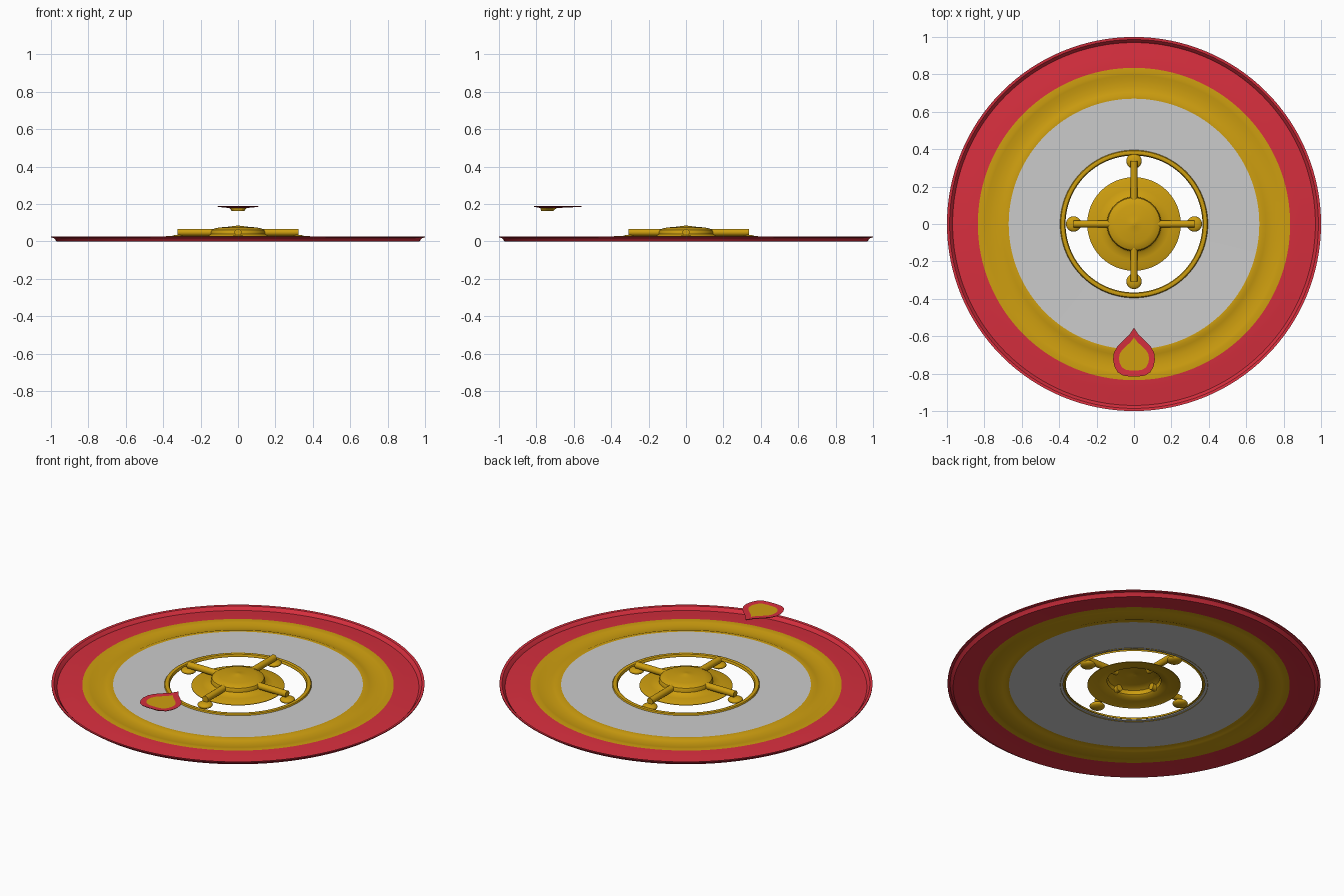
import bpy, bmesh, math
from mathutils import Vector

if "Cube" in bpy.data.objects:
    bpy.data.objects.remove(bpy.data.objects["Cube"])


def material(name, rgb):
    m = bpy.data.materials.new(name)
    m.diffuse_color = (*rgb, 1)
    m.use_nodes = True
    m.node_tree.nodes["Principled BSDF"].inputs["Base Color"].default_value = m.diffuse_color
    return m


RED = material("red", (0.68, 0.028, 0.048))
GOLD = material("gold", (0.62, 0.345, 0.005))
GREY = material("light_grey", (0.60, 0.60, 0.60))


def finish(name, bm, mats, smooth=True, recalc=True):
    if recalc:
        bmesh.ops.recalc_face_normals(bm, faces=bm.faces)
    me = bpy.data.meshes.new(name)
    bm.to_mesh(me)
    bm.free()
    ob = bpy.data.objects.new(name, me)
    bpy.context.collection.objects.link(ob)
    for m in mats:
        me.materials.append(m)
    if smooth:
        bpy.context.view_layer.objects.active = ob
        ob.select_set(True)
        bpy.ops.object.shade_smooth_by_angle(angle=math.radians(35))
        ob.select_set(False)
    return ob


def lathe(name, profile, mat, thick=0.003, n=96):
    """Thin shell turned about z; profile runs outward, offset downward by thick."""
    pts = list(profile)
    top = pts + [(r, z - thick) for r, z in reversed(pts)]
    bm = bmesh.new()
    rings = []
    for r, z in top:
        if r < 1e-6:
            rings.append([bm.verts.new((0, 0, z))] * n)
        else:
            rings.append([bm.verts.new((r * math.cos(2 * math.pi * i / n),
                                        r * math.sin(2 * math.pi * i / n), z)) for i in range(n)])
    k = len(rings)
    for j in range(k):
        a, b = rings[j], rings[(j + 1) % k]
        for i in range(n):
            vs = []
            for v in (a[i], b[i], b[(i + 1) % n], a[(i + 1) % n]):
                if v not in vs:
                    vs.append(v)
            if len(vs) > 2:
                bm.faces.new(vs)
    return finish(name, bm, [mat])


# Outer red rim with an upturned lip
lathe("outer_rim", [(0.835, 0.018), (0.90, 0.014), (0.955, 0.006), (0.97, 0.005),
                    (0.978, 0.016), (0.986, 0.024), (1.0, 0.026)], RED, 0.005, 128)
# Gold band with shallow trough
lathe("gold_band", [(0.67, 0.020), (0.69, 0.021), (0.705, 0.015), (0.735, 0.012),
                    (0.77, 0.012), (0.795, 0.017), (0.81, 0.019), (0.835, 0.018)], GOLD, 0.005, 128)
# Flat grey ring around the opening
lathe("grey_ring", [(0.38, 0.019), (0.67, 0.020)], GREY, 0.005, 128)
# Raised gold edge of the opening
lathe("inner_ring", [(0.366, 0.018), (0.371, 0.026), (0.381, 0.029),
                     (0.391, 0.026), (0.396, 0.018)], GOLD, 0.006)
# Hub: skirt disc rising into a domed cap, hollow below
lathe("hub", [(0, 0.087), (0.012, 0.084), (0.05, 0.079), (0.10, 0.075), (0.125, 0.070),
              (0.140, 0.062), (0.145, 0.052), (0.145, 0.040), (0.155, 0.031),
              (0.19, 0.025), (0.235, 0.020), (0.25, 0.015)], GOLD)


def spoke(name, direction, length):
    """Round rod reaching out from the hub with a flattened foot at its end."""
    d = Vector(direction)
    mid = d * (0.12 + length) / 2 + Vector((0, 0, 0.049))
    bpy.ops.mesh.primitive_cylinder_add(vertices=24, radius=0.019, depth=length - 0.12, location=mid,
                                        rotation=d.to_track_quat('Z', 'Y').to_euler())
    rod = bpy.context.object
    rod.name = name
    bpy.ops.mesh.primitive_uv_sphere_add(segments=24, ring_count=12, radius=0.041,
                                         location=d * length + Vector((0, 0, 0.018)))
    foot = bpy.context.object
    foot.name = name + "_foot"
    foot.scale.z = 0.42
    for ob in (rod, foot):
        ob.data.materials.append(GOLD)
        bpy.context.view_layer.objects.active = ob
        ob.select_set(True)
        bpy.ops.object.shade_smooth_by_angle(angle=math.radians(35))
        ob.select_set(False)


spoke("spoke_right", (1, 0, 0), 0.323)
spoke("spoke_left", (-1, 0, 0), 0.323)
spoke("spoke_back", (0, 1, 0), 0.337)
spoke("spoke_front", (0, -1, 0), 0.307)

# Drop-shaped pointer: half outline mirrored about x = 0
half = [(0, -0.555), (0.025, -0.592), (0.06, -0.625), (0.09, -0.655), (0.108, -0.69),
        (0.112, -0.725), (0.105, -0.76), (0.088, -0.792), (0.06, -0.81), (0.025, -0.815)]
outline = half + [(-x, y) for x, y in reversed(half[1:])]
CY = -0.715


def drop_ring(bm, sx, sy, z, cy=CY):
    return [bm.verts.new((x * sx, cy + (y - CY) * sy, z)) for x, y in outline]


def bridge(bm, a, b, idx):
    n = len(a)
    for i in range(n):
        bm.faces.new((a[i], a[(i + 1) % n], b[(i + 1) % n], b[i])).material_index = idx


bm = bmesh.new()
inner = drop_ring(bm, 0.72, 0.68, 0.188)      # gold field
outer = drop_ring(bm, 1, 1, 0.190)            # red border
under = drop_ring(bm, 0.96, 0.96, 0.185)      # underside
neck = drop_ring(bm, 0.42, 0.34, 0.179, -0.745)
base = drop_ring(bm, 0.30, 0.25, 0.164, -0.75)
bm.faces.new(inner).material_index = 1
bridge(bm, inner, outer, 0)
bridge(bm, outer, under, 0)
bridge(bm, under, neck, 0)
bridge(bm, neck, base, 1)
bm.faces.new(base).material_index = 1
finish("pointer", bm, [RED, GOLD], smooth=False)
